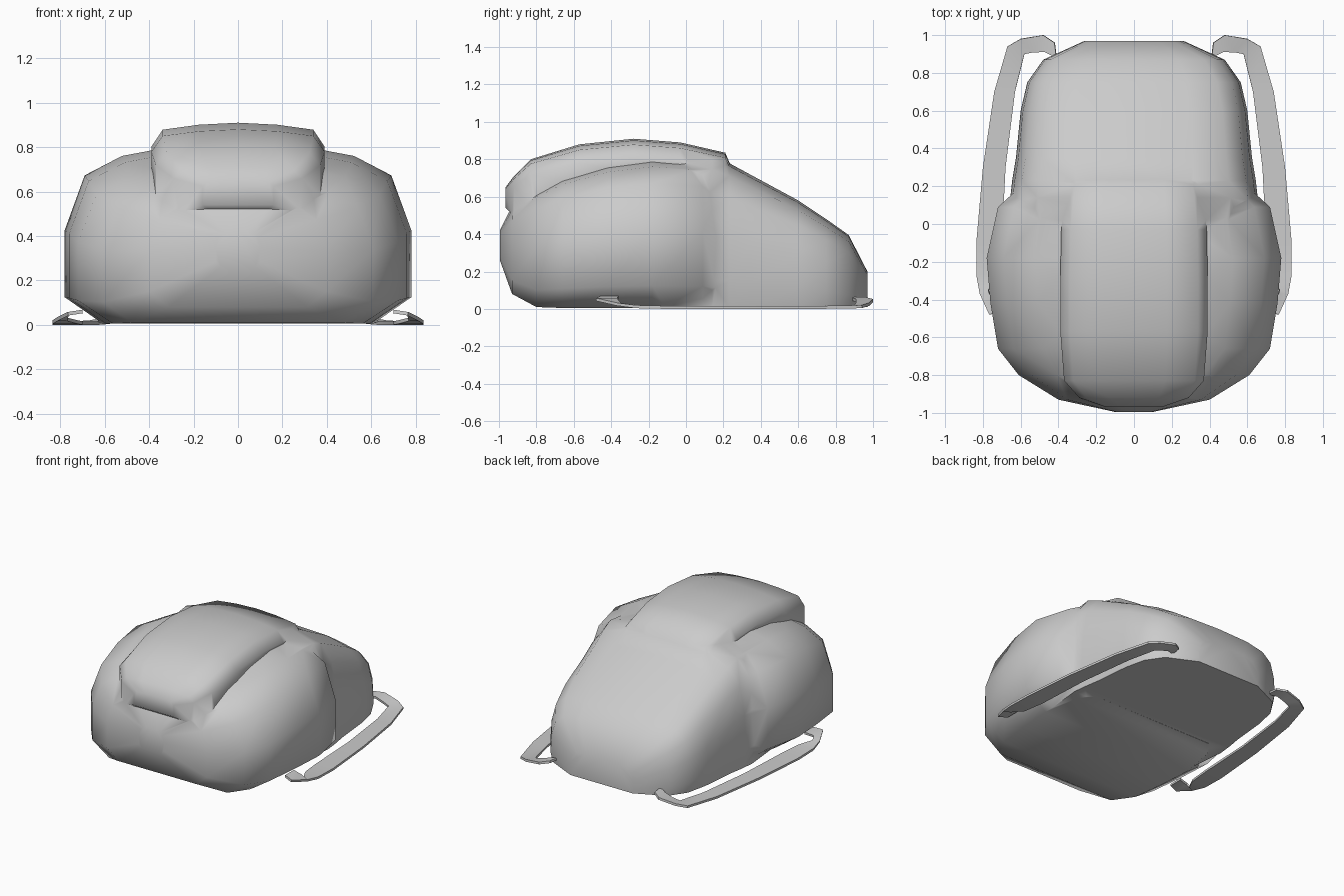
import bpy, bmesh, math

if "Cube" in bpy.data.objects:
    bpy.data.objects.remove(bpy.data.objects["Cube"])


def make_object(name, bm):
    bmesh.ops.recalc_face_normals(bm, faces=bm.faces)
    mesh = bpy.data.meshes.new(name)
    bm.to_mesh(mesh)
    bm.free()
    ob = bpy.data.objects.new(name, mesh)
    bpy.context.collection.objects.link(ob)
    return ob


def loft(name, stations, section):
    """Loft along y. station = (y, half width, z low, z high); section = right half in fractions."""
    full = section + [(-x, z) for x, z in reversed(section) if x > 0]
    bm = bmesh.new()
    rings = [[bm.verts.new((w * fx, y, lo + (hi - lo) * fz)) for fx, fz in full]
             for y, w, lo, hi in stations]
    n = len(full)
    for a, b in zip(rings, rings[1:]):
        for i in range(n):
            j = (i + 1) % n
            bm.faces.new((a[i], a[j], b[j], b[i]))
    bm.faces.new(rings[0])
    bm.faces.new(rings[-1])
    return make_object(name, bm)


def apply_modifiers(ob):
    bpy.context.view_layer.update()
    dg = bpy.context.evaluated_depsgraph_get()
    mesh = bpy.data.meshes.new_from_object(ob.evaluated_get(dg))
    ob.modifiers.clear()
    ob.data = mesh


def smooth(ob, angle):
    bpy.ops.object.select_all(action='DESELECT')
    ob.select_set(True)
    bpy.context.view_layer.objects.active = ob
    bpy.ops.object.shade_smooth_by_angle(angle=math.radians(angle))


# Main bag, sloping down toward the back
body = loft("bag_body", [
    (-0.60, 0.55, 0.01, 0.70), (-0.20, 0.62, 0.01, 0.80), (0.14, 0.655, 0.01, 0.82),
    (0.23, 0.645, 0.01, 0.78), (0.35, 0.625, 0.01, 0.715), (0.60, 0.60, 0.01, 0.58),
    (0.75, 0.565, 0.01, 0.48), (0.87, 0.48, 0.01, 0.395), (0.97, 0.26, 0.01, 0.20)],
    [(0.96, 0), (1, 0.18), (0.98, 0.5), (0.92, 0.76), (0.78, 0.91), (0.5, 0.98), (0, 1)])

# Bulging lower section with the side pockets
pockets = loft("lower_pockets", [
    (-0.995, 0.10, 0.26, 0.42), (-0.93, 0.40, 0.08, 0.55), (-0.80, 0.61, 0.01, 0.63),
    (-0.66, 0.72, 0.005, 0.70), (-0.42, 0.76, 0.005, 0.77), (-0.18, 0.78, 0.005, 0.80),
    (0.09, 0.72, 0.005, 0.78), (0.19, 0.61, 0.005, 0.70)],
    [(0.78, 0), (1, 0.15), (1, 0.53), (0.885, 0.84), (0.67, 0.95), (0.4, 1), (0, 1)])

# Raised lid down the middle
lid = loft("lid", [
    (-0.965, 0.16, 0.54, 0.65), (-0.92, 0.29, 0.50, 0.71), (-0.83, 0.37, 0.46, 0.80),
    (-0.57, 0.39, 0.46, 0.88), (-0.28, 0.39, 0.46, 0.91), (-0.03, 0.385, 0.46, 0.89),
    (0.21, 0.36, 0.46, 0.835), (0.24, 0.34, 0.46, 0.765)],
    [(1, 0), (1, 0.76), (0.87, 0.93), (0.45, 0.98), (0, 1)])

# Fuse the three volumes into one shell
for part in (pockets, lid):
    mod = body.modifiers.new("union", 'BOOLEAN')
    mod.operation = 'UNION'
    mod.solver = 'EXACT'
    mod.object = part
apply_modifiers(body)
for part in (pockets, lid):
    bpy.data.objects.remove(part)
bm = bmesh.new()
bm.from_mesh(body.data)
bmesh.ops.remove_doubles(bm, verts=bm.verts, dist=0.012)
bmesh.ops.triangulate(bm, faces=[f for f in bm.faces if len(f.verts) > 4])
bm.to_mesh(body.data)
bm.free()
smooth(body, 65)

# Shoulder straps: rows of (inner x, inner y, outer x, outer y, z)
rows = [
    (0.70, -0.36, 0.70, -0.46, 0.06), (0.765, -0.37, 0.765, -0.48, 0.05),
    (0.77, -0.35, 0.815, -0.37, 0.025), (0.72, -0.26, 0.835, -0.27, 0.012),
    (0.70, -0.10, 0.835, -0.10, 0.008), (0.68, 0.30, 0.80, 0.30, 0.008),
    (0.63, 0.70, 0.74, 0.70, 0.008), (0.58, 0.90, 0.67, 0.94, 0.012),
    (0.53, 0.91, 0.60, 0.98, 0.025), (0.47, 0.91, 0.48, 1.00, 0.045),
    (0.41, 0.88, 0.42, 0.96, 0.055)]
for side, label in ((1, "right"), (-1, "left")):
    bm = bmesh.new()
    pairs = [(bm.verts.new((side * a, b, z)), bm.verts.new((side * c, d, z)))
             for a, b, c, d, z in rows]
    for p, q in zip(pairs, pairs[1:]):
        bm.faces.new((p[0], p[1], q[1], q[0]))
    strap = make_object(label + "_strap", bm)
    mod = strap.modifiers.new("thickness", 'SOLIDIFY')
    mod.thickness = 0.016
    mod.offset = 0
    apply_modifiers(strap)
    smooth(strap, 40)
